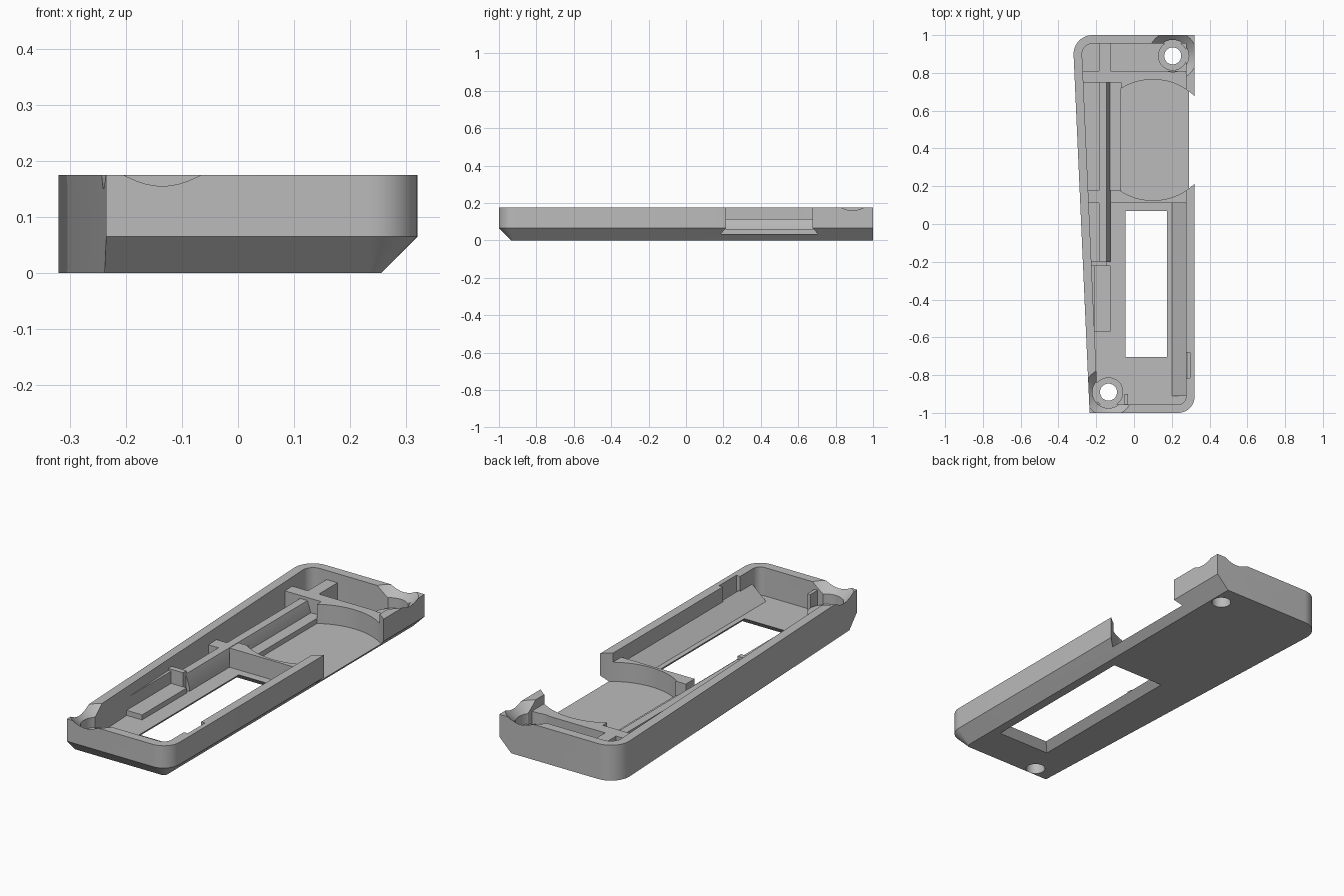
import bpy, bmesh, math

if "Cube" in bpy.data.objects:
    bpy.data.objects.remove(bpy.data.objects["Cube"])

grey = bpy.data.materials.new("plain_grey")
grey.diffuse_color = (0.5, 0.5, 0.5, 1)
grey.use_nodes = True
grey.node_tree.nodes["Principled BSDF"].inputs["Base Color"].default_value = grey.diffuse_color


def loft(name, rings):
    """Closed solid through rings of equal point count."""
    bm = bmesh.new()
    vs = [[bm.verts.new(p) for p in r] for r in rings]
    n = len(rings[0])
    bm.faces.new(vs[0])
    bm.faces.new(vs[-1])
    for a, b in zip(vs, vs[1:]):
        for i in range(n):
            j = (i + 1) % n
            bm.faces.new((a[i], a[j], b[j], b[i]))
    bmesh.ops.recalc_face_normals(bm, faces=bm.faces)
    me = bpy.data.meshes.new(name)
    bm.to_mesh(me)
    bm.free()
    me.materials.append(grey)
    ob = bpy.data.objects.new(name, me)
    bpy.context.collection.objects.link(ob)
    return ob


def rect(x0, x1, y0, y1, z):
    return [(x0, y0, z), (x1, y0, z), (x1, y1, z), (x0, y1, z)]


def box(name, x0, x1, y0, y1, z0, z1):
    return loft(name, [rect(x0, x1, y0, y1, z0), rect(x0, x1, y0, y1, z1)])


def arc(cx, cy, r, a0, a1, n, z):
    return [(cx + r * math.cos(math.radians(a0 + (a1 - a0) * i / n)),
             cy + r * math.sin(math.radians(a0 + (a1 - a0) * i / n)), z)
            for i in range(n + 1)]


def lathe(name, cx, cy, profile):
    return loft(name, [arc(cx, cy, r, 0, 360, 48, z)[:-1] for r, z in profile])


def outline(z, chamfer=0.0, wall=0.0):
    """Tapered case outline; chamfer pulls in right and front, wall pulls in all."""
    k = chamfer + wall
    front = -1 + k
    left = -0.235 - 0.045 * (front + 1) + wall
    return ([(left, front, z)]
            + arc(0.235, -0.915, 0.085 - k, -90, 0, 10, z)
            + [(0.32 - k, 1 - wall, z)]
            + arc(-0.22, 0.9, 0.1 - wall, 90, 180, 12, z))


# Outer shell with chamfered lower edge
body = loft("case_shell", [outline(0, chamfer=0.065), outline(0.065), outline(0.175)])

# Cutters
cavity = loft("cavity_cutter", [outline(0.035, wall=0.045), outline(0.3, wall=0.045)])
a = math.degrees(math.acos(-0.17 / 0.32))
coin = loft("battery_cutter", [arc(0.1, 0.445, 0.32, -a, a, 64, z) for z in (0.035, 0.3)])
window = loft("window_cutter", [rect(-0.045 - d, 0.175 + d, -0.705 - d, 0.07 + d, z)
                                for d, z in ((0.045, -0.01), (0, 0.035), (0, 0.2))])
pocket = box("pocket_cutter", 0.25, 0.296, -0.815, -0.68, 0.09, 0.3)
centres = [(0.205, 0.89), (-0.135, -0.89)]
screws = [lathe("screw_cutter", x, y, [(0.045, -0.1), (0.045, 0.08), (0.085, 0.08),
                                       (0.085, 0.13), (0.255, 0.3)])
          for x, y in centres]

# Screw bosses
bosses = [lathe("screw_boss", x, y, [(0.078, 0.034), (0.078, 0.08)]) for x, y in centres]

# Ribs around the battery bay
back_rib = box("back_rib", -0.285, 0.28, 0.75, 0.81, 0.03, 0.13)
back_fill = box("battery_back_wall", -0.07, 0.28, 0.70, 0.76, 0.03, 0.13)
front_rib = box("battery_front_wall", -0.125, 0.28, 0.112, 0.18, 0.03, 0.13)
box("battery_step", -0.126, -0.07, 0.175, 0.755, 0.03, 0.06)
box("rear_rib", -0.185, -0.125, 0.80, 0.965, 0.03, 0.13)

# Long rib with sloping inner side
loft("long_rib", [[(-0.185, y, 0.03), (-0.125, y, 0.03), (-0.125, y, 0.05),
                   (-0.145, y, 0.115), (-0.185, y, 0.115)] for y in (-0.2, 0.755)])
box("side_rib", -0.265, -0.18, 0.112, 0.178, 0.03, 0.115)

# Switch seat beside the left wall
box("switch_stop", -0.25, -0.145, -0.222, -0.195, 0.03, 0.13)
box("switch_plate", -0.212, -0.125, -0.57, -0.22, 0.03, 0.06)
box("switch_backing", -0.245, -0.21, -0.57, -0.22, 0.03, 0.12)

# Sloping fillet inside the right wall
loft("wall_slope", [[(0.2, y, 0.03), (0.28, y, 0.03), (0.28, y, 0.105), (0.2, y, 0.035)]
                    for y in (-0.91, 0.113)])
fin = box("front_fin", -0.05, -0.033, -0.96, -0.9, 0.034, 0.14)


def cut(ob, cutters):
    for c in cutters:
        m = ob.modifiers.new("cut", 'BOOLEAN')
        m.operation = 'DIFFERENCE'
        m.solver = 'EXACT'
        m.object = c
    bpy.context.view_layer.objects.active = ob
    for m in list(ob.modifiers):
        bpy.ops.object.modifier_apply(modifier=m.name)


cut(body, [cavity, coin, window, pocket] + screws)
cut(back_rib, [coin, screws[0]])
cut(back_fill, [coin])
cut(front_rib, [coin])
for boss, screw in zip(bosses, screws):
    cut(boss, [screw])

# Remove cutters and shade
for c in [cavity, coin, window, pocket] + screws:
    bpy.data.objects.remove(c)
for ob in bpy.context.collection.objects:
    bpy.ops.object.select_all(action='DESELECT')
    ob.select_set(True)
    bpy.context.view_layer.objects.active = ob
    bpy.ops.object.shade_smooth_by_angle(angle=math.radians(25))
